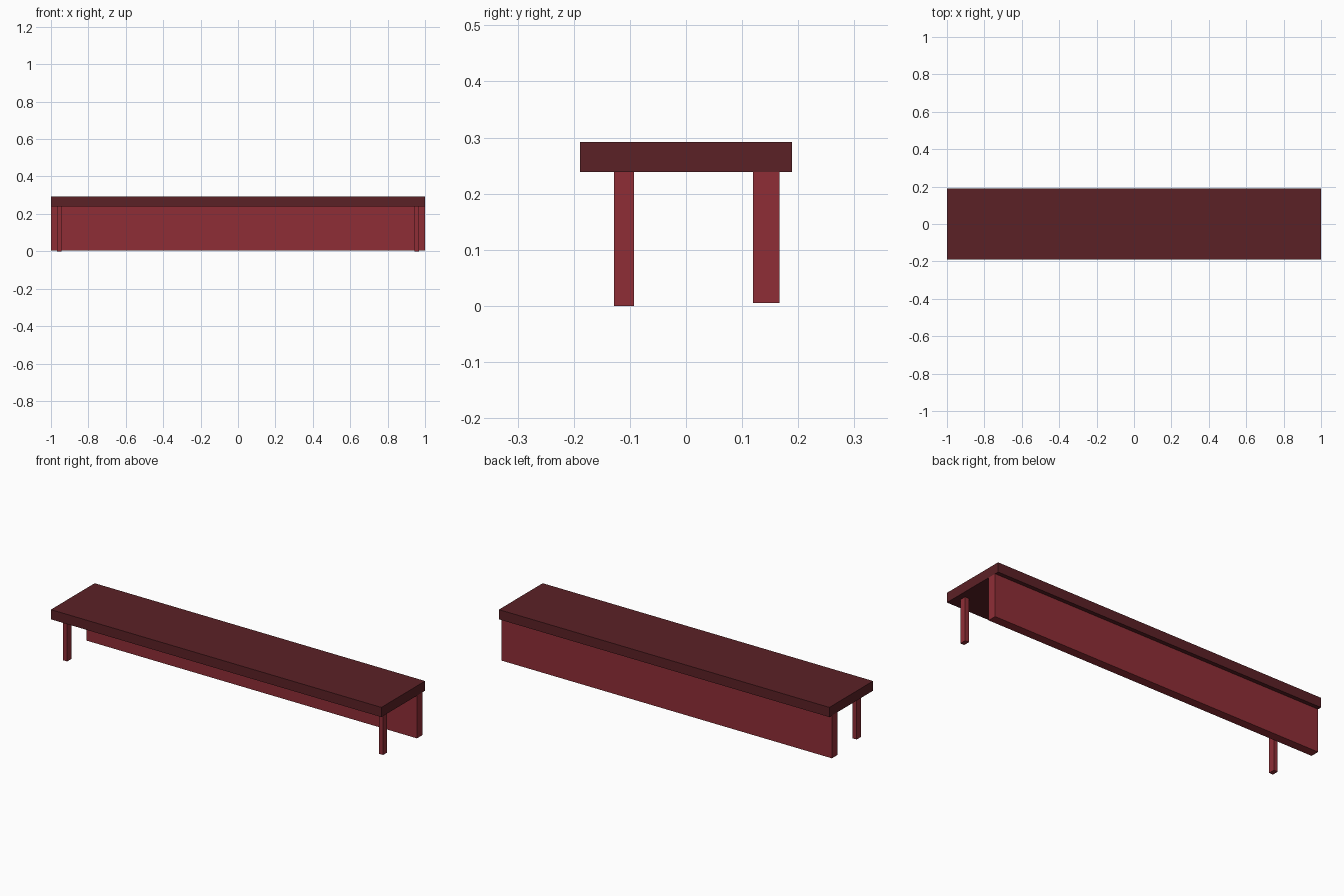
import bpy
import bmesh
from mathutils import Matrix, Vector

if "Cube" in bpy.data.objects:
    bpy.data.objects.remove(bpy.data.objects["Cube"])


def material(name, color):
    mat = bpy.data.materials.new(name)
    mat.diffuse_color = (*color, 1.0)
    mat.use_nodes = True
    mat.node_tree.nodes["Principled BSDF"].inputs["Base Color"].default_value = mat.diffuse_color
    return mat


def box(name, low, high, mat):
    """Axis-aligned box between two opposite corners."""
    low, high = Vector(low), Vector(high)
    bm = bmesh.new()
    bmesh.ops.create_cube(bm, size=1.0, matrix=Matrix.Diagonal((*(high - low), 1.0)))
    mesh = bpy.data.meshes.new(name)
    bm.to_mesh(mesh)
    bm.free()
    mesh.materials.append(mat)
    obj = bpy.data.objects.new(name, mesh)
    obj.location = (low + high) / 2
    bpy.context.collection.objects.link(obj)
    return obj


dark_red = material("dark_red", (0.105, 0.015, 0.019))
red = material("red", (0.275, 0.027, 0.037))

# Long top board
box("top_board", (-1, -0.189, 0.239), (1, 0.189, 0.292), dark_red)

# Full-length panel supporting the rear
box("back_panel", (-1, 0.119, 0.005), (1, 0.167, 0.239), red)

# Slim front legs, one near each end
for side, x in (("left", -0.956), ("right", 0.956)):
    box(f"front_leg_{side}", (x - 0.012, -0.128, 0), (x + 0.012, -0.093, 0.239), red)
